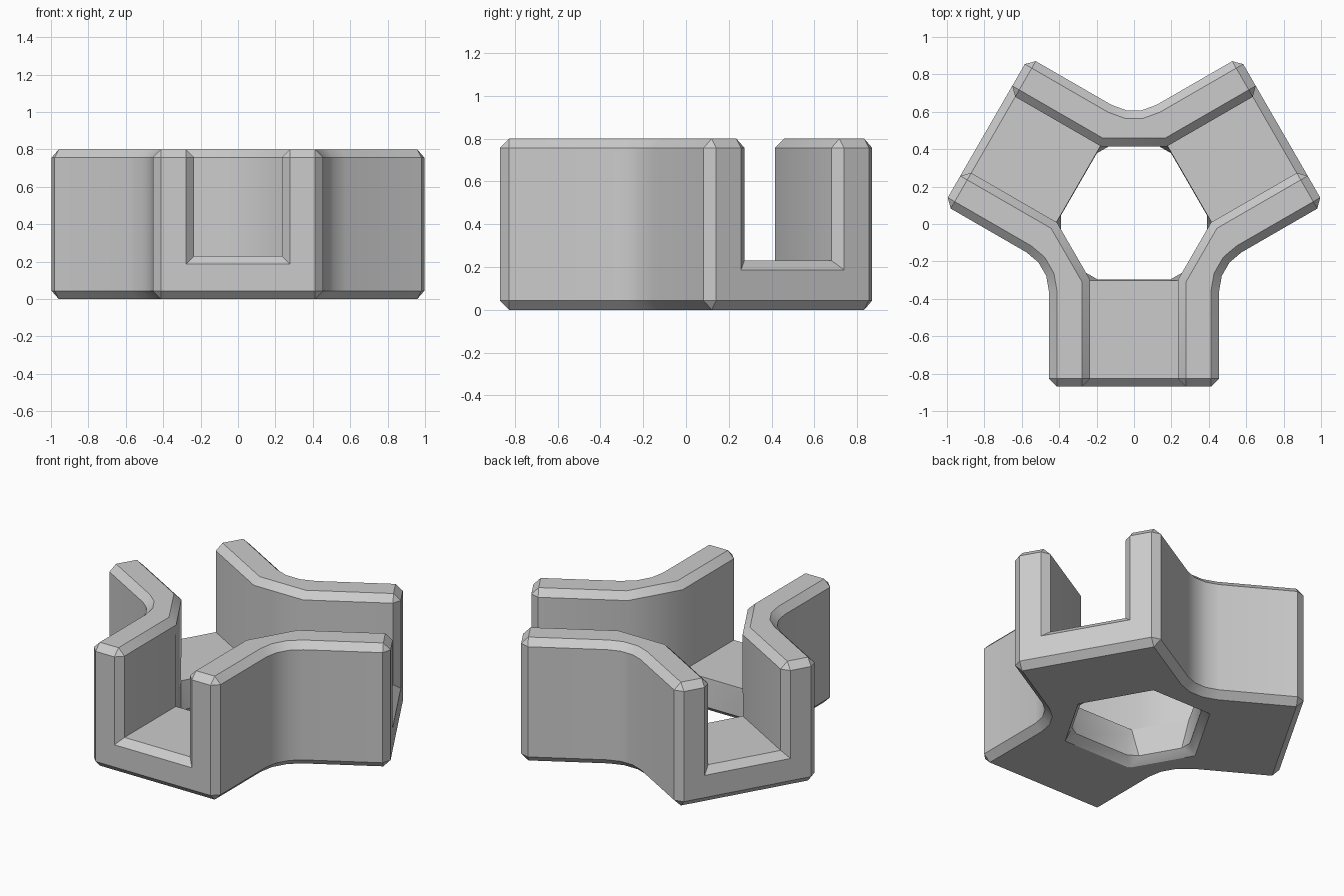
import bpy
import bmesh
from math import radians, sin, cos, tan
from mathutils import Matrix, Vector

cube = bpy.data.objects.get("Cube")
if cube:
    bpy.data.objects.remove(cube, do_unlink=True)

HALF = 0.455      # half width of an arm
CHANNEL = 0.235   # half width of the channel
REACH = 0.912     # hub centre to arm end
HOLE = 0.34       # hub centre to channel floor edge
FLOOR, HEIGHT = 0.23, 0.80
FILLET = 0.24
BEVEL = 0.043
HUB_Y = 0.042     # hub centre after centring the bounds

grey = bpy.data.materials.new("plain_grey")
grey.use_nodes = True
colour = (0.6, 0.6, 0.6, 1)
grey.diffuse_color = colour
grey.node_tree.nodes["Principled BSDF"].inputs["Base Color"].default_value = colour


def turned(x, y, step):
    """Point of the front arm, turned to another arm."""
    return Matrix.Rotation(radians(120 * step), 3, "Z") @ Vector((x, y, 0))


def fillet_arc(step):
    """Rounded outer corner between one arm and the next."""
    centre = (HALF + FILLET) / cos(radians(30))
    points = []
    for angle in (-30, -10, 10, 30):
        a = radians(angle)
        p = Vector((centre - FILLET * cos(a), FILLET * sin(a), 0))
        points.append(Matrix.Rotation(radians(120 * step - 30), 3, "Z") @ p)
    return points


def extrude_up(bm, faces, height, keep):
    """Raise a group of faces and return the raised ones."""
    out = bmesh.ops.extrude_face_region(bm, geom=faces, use_keep_orig=keep)["geom"]
    bmesh.ops.translate(bm, vec=(0, 0, height),
                        verts=[g for g in out if isinstance(g, bmesh.types.BMVert)])
    return [g for g in out if isinstance(g, bmesh.types.BMFace)]


# Plan of three channel floors and three bent walls
bm = bmesh.new()
for k in range(3):
    floor = [turned(x, y, k) for x, y in ((-CHANNEL, -REACH), (CHANNEL, -REACH),
                                          (CHANNEL, -HOLE), (-CHANNEL, -HOLE))]
    wall = [turned(HALF, -REACH, k)] + fillet_arc(k)
    wall += [turned(x, y, k + 1) for x, y in ((-HALF, -REACH), (-CHANNEL, -REACH),
                                              (-CHANNEL, -HOLE))]
    wall += [turned(CHANNEL, -HOLE, k), turned(CHANNEL, -REACH, k)]
    for outline in (floor, wall):
        bm.faces.new([bm.verts.new(p) for p in outline])
bmesh.ops.remove_doubles(bm, verts=bm.verts[:], dist=0.001)

# Raise the floor slab, then the walls
slab = extrude_up(bm, bm.faces[:], FLOOR, True)
extrude_up(bm, [f for f in slab if len(f.verts) > 4], HEIGHT - FLOOR, False)
bmesh.ops.recalc_face_normals(bm, faces=bm.faces[:])
bmesh.ops.dissolve_limit(bm, angle_limit=radians(1), verts=bm.verts[:], edges=bm.edges[:])
bmesh.ops.translate(bm, verts=bm.verts[:], vec=(0, HUB_Y, 0))

mesh = bpy.data.meshes.new("three_way_channel")
bm.to_mesh(mesh)
bm.free()
mesh.materials.append(grey)
body = bpy.data.objects.new("three_way_channel", mesh)
bpy.context.collection.objects.link(body)

# Chamfered edges
chamfer = body.modifiers.new("chamfer", "BEVEL")
chamfer.width = BEVEL
chamfer.segments = 1
chamfer.limit_method = "ANGLE"
chamfer.angle_limit = radians(35)

bpy.ops.object.select_all(action="DESELECT")
body.select_set(True)
bpy.context.view_layer.objects.active = body
bpy.ops.object.modifier_apply(modifier="chamfer")
bpy.ops.object.shade_smooth_by_angle(angle=radians(31))
